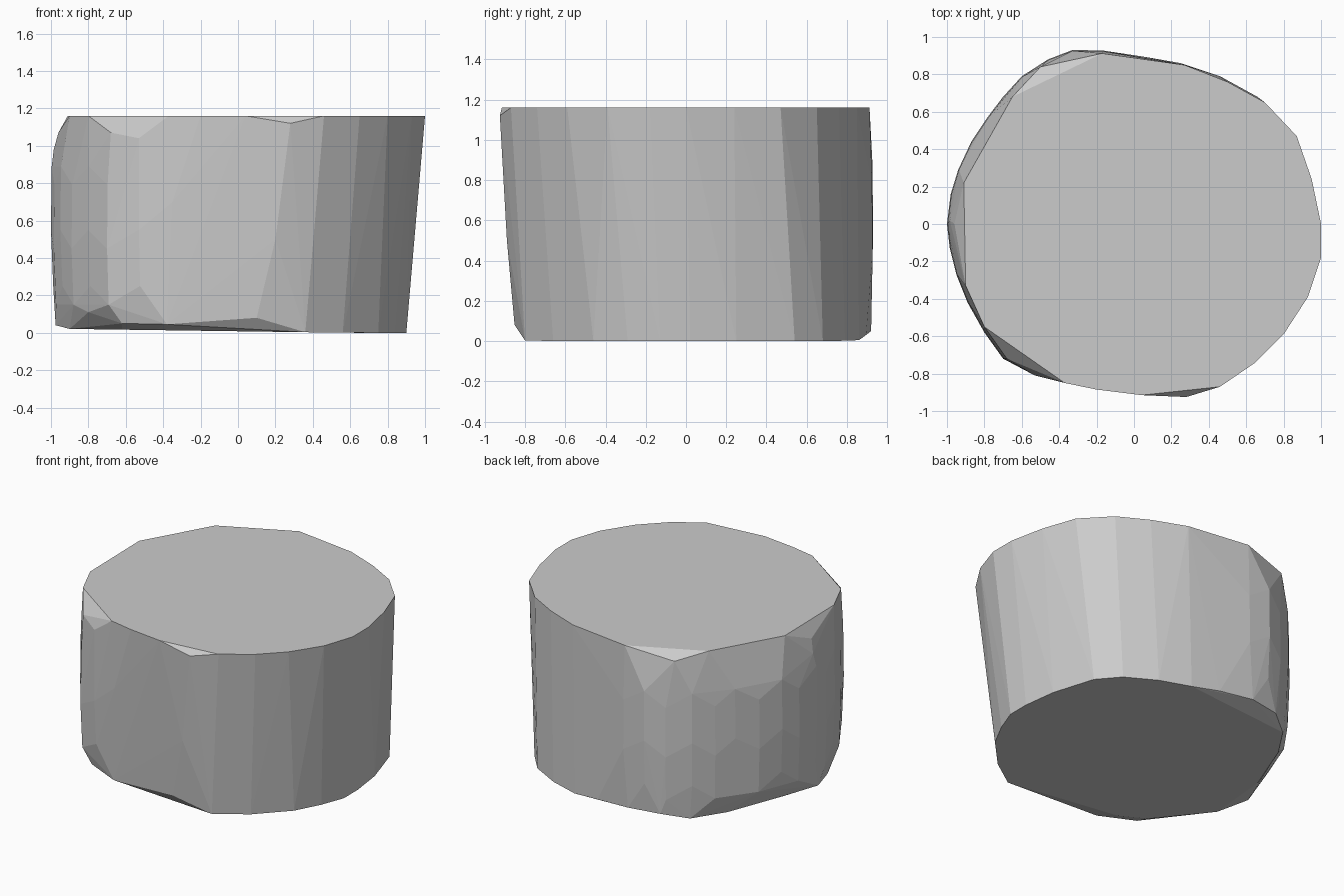
import bpy, bmesh

if "Cube" in bpy.data.objects:
    bpy.data.objects.remove(bpy.data.objects["Cube"])

# Rim of the flat top, counter-clockwise from the right
TOP_Z = 1.16
top_rim = [(1, 0), (.95, .24), (.87, .47), (.7, .65), (.5, .76), (.27, .85), (-.17, .912),
           (-.65, .68), (-.91, .22), (-.905, -.05), (-.9, -.33), (-.8, -.55), (-.37, -.85),
           (-.2, -.885), (.04, -.915), (.46, -.87), (.65, -.74), (.8, -.59), (.93, -.39), (1, -.18)]

# Edge of the flat underside, which rises slightly towards the left
base_rim = [(.9, .02), (.87, .25), (.78, .54), (.66, .68), (.46, .79), (.25, .86), (-.57, .77),
            (-.71, .56), (-.86, .18), (-.9, -.26), (-.62, -.6), (-.45, -.69), (.36, -.8),
            (.56, -.66), (.75, -.46), (.84, -.29), (.9, -.13)]

# Bulging outline of the worn left side
bulge = [(-.17, .928), (-.33, .93), (-.46, .88), (-.6, .79), (-.7, .68), (-.78, .575), (-.87, .44),
         (-.94, .29), (-.98, .16), (-1, 0), (-.985, -.13), (-.95, -.27), (-.89, -.42),
         (-.8, -.58), (-.7, -.72), (-.53, -.81)]

# Chipped corners at the top and along the bottom edge
chips = [(.28, -.925, 1.12), (-.68, -.72, 1.07), (-.53, -.81, 1.04), (-.5, .84, 1.11),
         (-.96, 0, 1.07), (-.985, .02, .98), (.24, -.905, .8), (.2, -.89, .5),
         (.1, -.852, .08), (-.38, -.815, .045), (-.62, -.71, .05), (-.975, -.05, .04),
         (-.2, .92, .05), (.05, .895, .03), (-.42, .88, .05), (-.35, -.85, .7), (-.8, -.53, .11)]


def base_height(x):
    return max(0, .008 - .014 * x)


points = [(x, y, TOP_Z) for x, y in top_rim]
points += [(x, y, base_height(x)) for x, y in base_rim]
for i, (x, y) in enumerate(bulge):
    # staggered heights give the irregular facets
    step = .05 if i % 2 else -.05
    for z, s in ((.84, .996), (.5, 1), (.2, .988)):
        points.append((x * s, y * s, z + step))
points += chips

# Stone body: tight skin around all the points
bm = bmesh.new()
for p in points:
    bm.verts.new(p)
hull = bmesh.ops.convex_hull(bm, input=bm.verts)
inside = {e for key in ("geom_interior", "geom_unused") for e in hull[key]
          if isinstance(e, bmesh.types.BMVert)}
bmesh.ops.delete(bm, geom=list(inside), context='VERTS')
bmesh.ops.dissolve_limit(bm, angle_limit=.01, verts=bm.verts, edges=bm.edges)
bmesh.ops.recalc_face_normals(bm, faces=bm.faces)

mesh = bpy.data.meshes.new("stone_drum")
bm.to_mesh(mesh)
bm.free()
grey = bpy.data.materials.new("stone grey")
grey.diffuse_color = (.6, .6, .6, 1)
grey.use_nodes = True
grey.node_tree.nodes["Principled BSDF"].inputs["Base Color"].default_value = grey.diffuse_color
mesh.materials.append(grey)
drum = bpy.data.objects.new("stone_drum", mesh)
bpy.context.collection.objects.link(drum)
